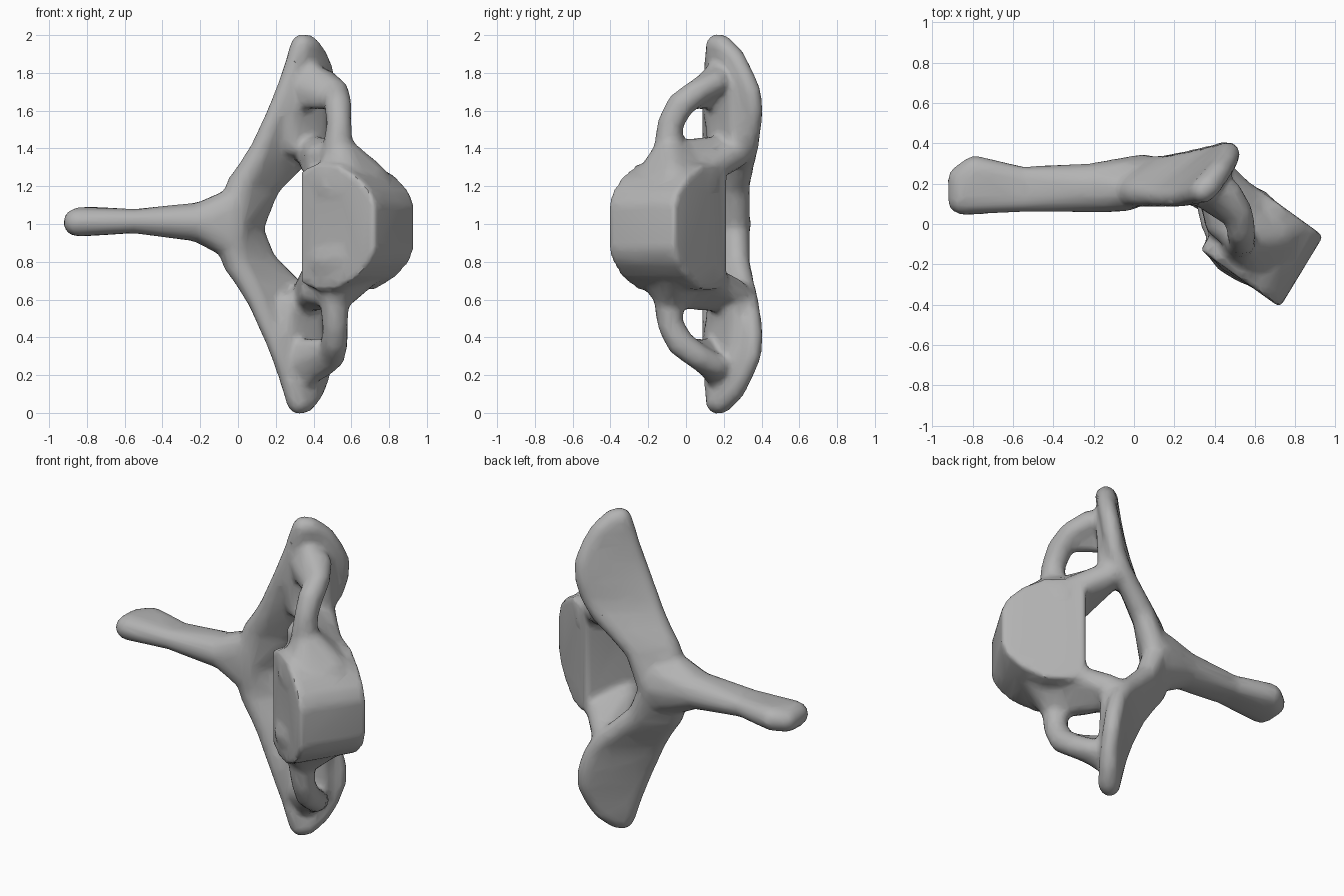
import bpy, bmesh
from mathutils import Vector, Matrix

cube = bpy.data.objects.get("Cube")
if cube:
    bpy.data.objects.remove(cube, do_unlink=True)

bone = bpy.data.materials.new("bone grey")
bone.use_nodes = True
COLOUR = (0.45, 0.45, 0.45, 1)
bone.diffuse_color = COLOUR
bone.node_tree.nodes["Principled BSDF"].inputs["Base Color"].default_value = COLOUR

bm = bmesh.new()


def hull_points(points):
    """Add the convex hull of loose points as its own closed shell."""
    part = bmesh.new()
    for p in points:
        part.verts.new(p)
    res = bmesh.ops.convex_hull(part, input=part.verts[:])
    loose = {g for g in res["geom_interior"] + res["geom_unused"]
             if isinstance(g, bmesh.types.BMVert)}
    bmesh.ops.delete(part, geom=list(loose), context='VERTS')
    bmesh.ops.recalc_face_normals(part, faces=part.faces[:])
    mesh = bpy.data.meshes.new("part")
    part.to_mesh(mesh)
    part.free()
    bm.from_mesh(mesh)
    bpy.data.meshes.remove(mesh)


def blob(balls):
    """Stretch one skin over several balls (x, y, z, radius)."""
    pts = []
    for x, y, z, r in balls:
        ball = bmesh.new()
        bmesh.ops.create_icosphere(ball, subdivisions=2, radius=r,
                                   matrix=Matrix.Translation((x, y, z)))
        pts += [v.co.copy() for v in ball.verts]
        ball.free()
    hull_points(pts)


def chain(rows):
    for a, b in zip(rows, rows[1:]):
        blob(a + b)


def both(balls):
    """Upper part and its mirror image below mid height."""
    blob(balls)
    blob([(x - 0.02, y, 2 - z, r) for x, y, z, r in balls])


def both_chain(rows):
    for a, b in zip(rows, rows[1:]):
        both(a + b)


# Long rear spine
chain([
    [(-.85, .12, 1.01, .078), (-.855, .22, 1.01, .073), (-.79, .27, 1.02, .072)],
    [(-.55, .12, 1.015, .064), (-.55, .225, 1.015, .062)],
    [(-.2, .16, 1.01, .105), (-.2, .2, 1.01, .105)],
    [(-.03, .165, 1.09, .1), (-.03, .165, .91, .1),
     (.0, .25, 1.07, .075), (.0, .25, .93, .075), (.05, .27, 1, .08)],
])

# Arch plates that sweep out into the upper and lower wings
both_chain([
    [(-.03, .17, 1, .1), (.07, .265, 1, .075)],
    [(.015, .16, 1.2, .08), (.155, .27, 1.2, .07)],
    [(.075, .15, 1.3, .07), (.26, .295, 1.3, .065)],
    [(.125, .14, 1.4, .06), (.37, .325, 1.4, .06)],
    [(.165, .135, 1.5, .055), (.435, .345, 1.5, .055)],
    [(.21, .135, 1.6, .055), (.465, .355, 1.6, .055)],
    [(.25, .14, 1.7, .055), (.475, .345, 1.7, .055)],
    [(.285, .15, 1.8, .055), (.455, .3, 1.8, .055)],
    [(.315, .155, 1.88, .06), (.42, .255, 1.88, .06)],
    [(.34, .165, 1.945, .065), (.37, .19, 1.94, .065)],
])

# Thickening on the hollow side of each wing
both([(.29, .16, 1.76, .06), (.43, .26, 1.73, .06), (.29, .17, 1.42, .06),
      (.42, .27, 1.42, .06), (.27, .15, 1.6, .06)])

# Front bars closing the side holes
both_chain([
    [(.47, .16, 1.75, .065), (.4, .17, 1.79, .06)],
    [(.52, .06, 1.7, .07)],
    [(.53, -.03, 1.63, .075)],
    [(.535, -.085, 1.53, .07)],
    [(.53, -.09, 1.42, .08)],
    [(.55, -.1, 1.25, .11)],
])

# Webs roofing the side holes beneath each tip
both([(.46, .14, 1.75, .06), (.52, .01, 1.65, .05), (.32, .14, 1.74, .05),
      (.36, .12, 1.65, .045), (.38, .16, 1.82, .05)])

# Pedicles joining the body to the arch, forming the floor of each hole
both([(.44, .0, 1.27, .09), (.57, .1, 1.28, .08), (.41, .26, 1.37, .08),
      (.36, .25, 1.4, .07)])
both([(.53, -.08, 1.37, .075), (.42, .0, 1.36, .07), (.55, .09, 1.31, .07),
      (.38, .2, 1.4, .07)])

# Sloping shoulders of the body
both([(.54, -.09, 1.4, .075), (.7, -.06, 1.22, .11), (.5, -.14, 1.2, .11),
      (.6, -.2, 1.17, .11), (.6, .08, 1.22, .1)])

# Thick D-shaped body, slanted forwards
outline = [(0, .3), (.1, .335), (.24, .33), (.37, .265), (.45, .19), (.485, .12)]
outline += [(s, -h) for s, h in reversed(outline)]
across = Vector((.81, -.585, 0))
ends = [Vector((.33, -.13, .985)), Vector((.545, .225, .985))]
hull_points([e + across * s + Vector((0, 0, h)) for e in ends for s, h in outline])

mesh = bpy.data.meshes.new("vertebra")
bm.to_mesh(mesh)
bm.free()
mesh.materials.append(bone)
obj = bpy.data.objects.new("vertebra", mesh)
bpy.context.collection.objects.link(obj)

# Fuse all parts into one skin, soften the joins and simplify
fuse = obj.modifiers.new("fuse", 'REMESH')
fuse.mode = 'VOXEL'
fuse.voxel_size = 0.016
soft = obj.modifiers.new("soften", 'SMOOTH')
soft.factor = 0.5
soft.iterations = 14
simple = obj.modifiers.new("simplify", 'DECIMATE')
simple.ratio = 0.12

bpy.context.view_layer.objects.active = obj
obj.select_set(True)
for name in [m.name for m in obj.modifiers]:
    bpy.ops.object.modifier_apply(modifier=name)
bpy.ops.object.shade_smooth_by_angle(angle=0.7)
